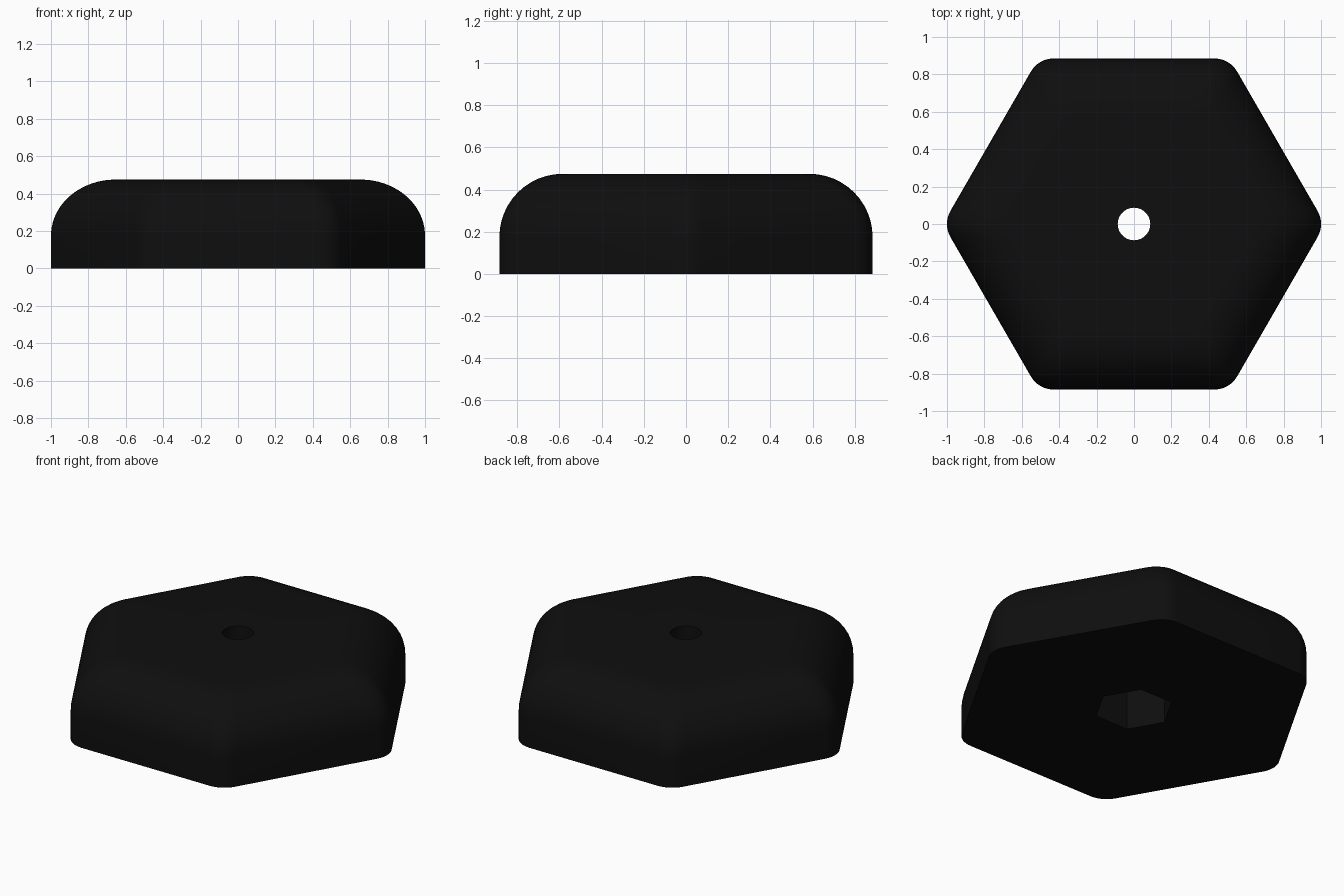
import bpy
import bmesh
import math

if "Cube" in bpy.data.objects:
    bpy.data.objects.remove(bpy.data.objects["Cube"])

ARC = 8        # segments per rounded corner
FILLET = 12    # segments in the top edge rounding
APOTHEM, CORNER = 0.885, 0.14
HEIGHT, ROUND = 0.475, 0.30


def hex_ring(bm, apothem, corner, z):
    """Hexagon with rounded corners; corner == apothem gives a circle."""
    verts = []
    centre = (apothem - corner) / math.cos(math.radians(30))
    for k in range(6):
        a = math.radians(60 * k)
        for i in range(ARC + 1):
            t = a + math.radians(-30 + 60 * i / ARC)
            verts.append(bm.verts.new((centre * math.cos(a) + corner * math.cos(t),
                                       centre * math.sin(a) + corner * math.sin(t), z)))
    return verts


# Outer wall and rounded top edge
sections = [(APOTHEM, CORNER, 0.0)]
for i in range(FILLET + 1):
    t = math.radians(90 * i / FILLET)
    sections.append((APOTHEM - ROUND * (1 - math.cos(t)), CORNER,
                     HEIGHT - ROUND * (1 - math.sin(t))))

# Bolt hole down into the hexagonal pocket
HOLE, POCKET, DEPTH = 0.087, 0.19, 0.28
sections += [(HOLE, HOLE, HEIGHT), (HOLE, HOLE, DEPTH),
             (POCKET, 0.0, DEPTH), (POCKET, 0.0, 0.0)]

# Closed loft through all sections
bm = bmesh.new()
rings = [hex_ring(bm, *s) for s in sections]
for r, low in enumerate(rings):
    high = rings[(r + 1) % len(rings)]
    for i in range(len(low)):
        j = (i + 1) % len(low)
        bm.faces.new((low[i], low[j], high[j], high[i]))
bmesh.ops.remove_doubles(bm, verts=bm.verts, dist=0.0001)
bmesh.ops.recalc_face_normals(bm, faces=bm.faces)

mesh = bpy.data.meshes.new("knob")
bm.to_mesh(mesh)
bm.free()
knob = bpy.data.objects.new("knob", mesh)
bpy.context.collection.objects.link(knob)

# Black plastic
black = bpy.data.materials.new("black plastic")
black.diffuse_color = (0.0045, 0.0045, 0.0045, 1.0)
black.use_nodes = True
black.node_tree.nodes["Principled BSDF"].inputs["Base Color"].default_value = black.diffuse_color
mesh.materials.append(black)

bpy.context.view_layer.objects.active = knob
knob.select_set(True)
bpy.ops.object.shade_smooth_by_angle(angle=math.radians(30))
